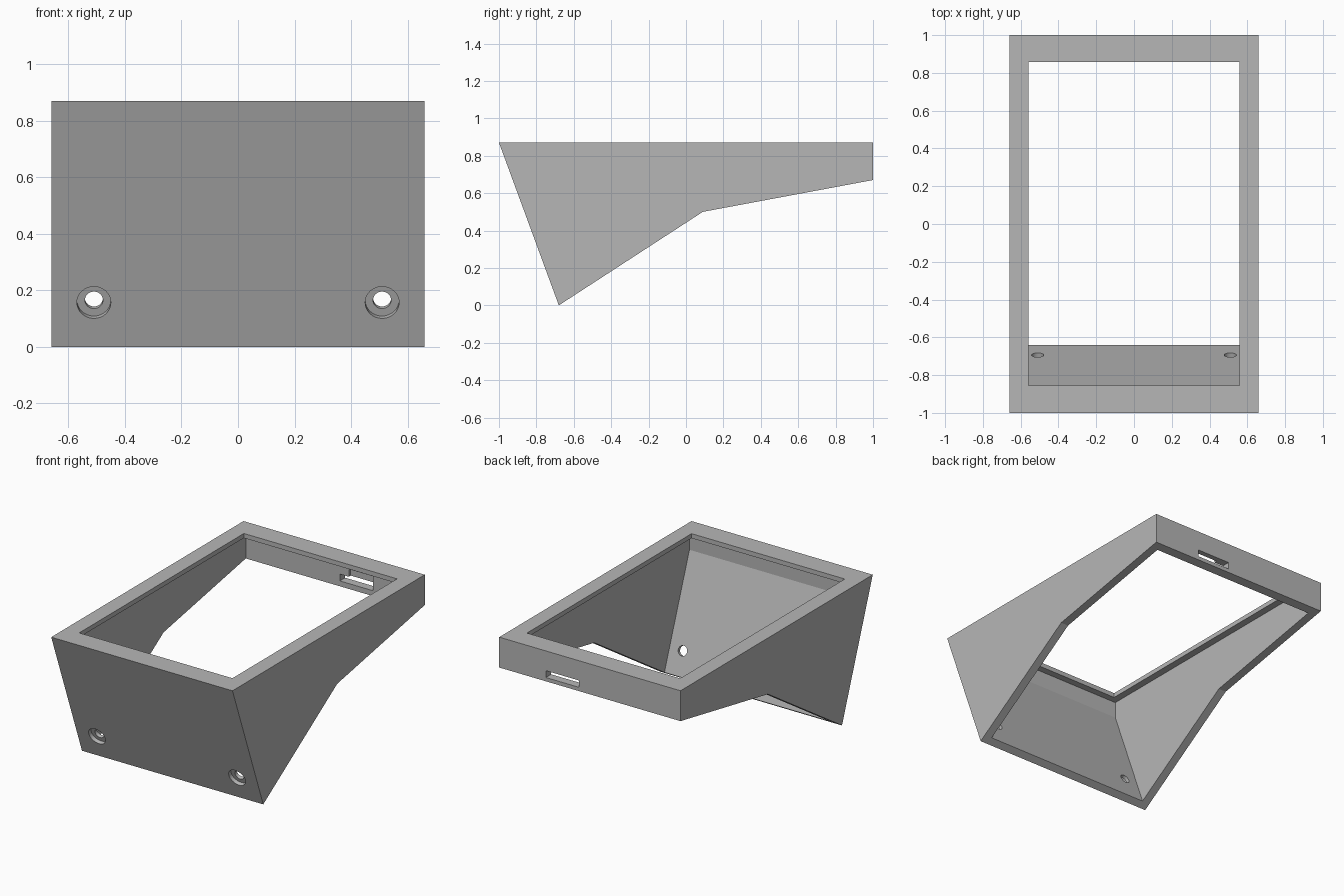
import bpy, bmesh, math
from mathutils import Vector, Matrix

old = bpy.data.objects.get("Cube")
if old:
    bpy.data.objects.remove(old, do_unlink=True)

HALF_W, TOP = 0.66, 0.87

grey = bpy.data.materials.new("plain_grey")
grey.use_nodes = True
colour = (0.47, 0.47, 0.47, 1)
grey.diffuse_color = colour
grey.node_tree.nodes["Principled BSDF"].inputs["Base Color"].default_value = colour


def add_object(name, bm):
    bmesh.ops.recalc_face_normals(bm, faces=bm.faces)
    mesh = bpy.data.meshes.new(name)
    bm.to_mesh(mesh)
    bm.free()
    mesh.materials.append(grey)
    obj = bpy.data.objects.new(name, mesh)
    bpy.context.collection.objects.link(obj)
    return obj


def side_profile(name, points, half_width):
    """Extrude a (y, z) outline across x."""
    bm = bmesh.new()
    face = bm.faces.new([bm.verts.new((-half_width, y, z)) for y, z in points])
    moved = bmesh.ops.extrude_face_region(bm, geom=[face])["geom"]
    verts = [v for v in moved if isinstance(v, bmesh.types.BMVert)]
    bmesh.ops.translate(bm, verts=verts, vec=(2 * half_width, 0, 0))
    return add_object(name, bm)


def box(name, low, high):
    low, high = Vector(low), Vector(high)
    bm = bmesh.new()
    bmesh.ops.create_cube(bm, size=1, matrix=Matrix.Translation((low + high) / 2)
                          @ Matrix.Diagonal((high - low).to_4d()))
    return add_object(name, bm)


def drill(name, centre, axis, radius, depth):
    """Cylinder reaching the given depth either side of its centre."""
    bm = bmesh.new()
    turn = axis.to_track_quat("Z", "Y").to_matrix().to_4x4()
    bmesh.ops.create_cone(bm, cap_ends=True, segments=32, radius1=radius, radius2=radius,
                          depth=2 * depth, matrix=Matrix.Translation(centre) @ turn)
    return add_object(name, bm)


def cut(target, cutter):
    mod = target.modifiers.new("cut", "BOOLEAN")
    mod.operation, mod.solver, mod.object = "DIFFERENCE", "EXACT", cutter
    cutter.hide_render = True
    graph = bpy.context.evaluated_depsgraph_get()
    mesh = bpy.data.meshes.new_from_object(target.evaluated_get(graph))
    target.modifiers.clear()
    target.data = mesh
    bpy.data.objects.remove(cutter, do_unlink=True)


# Outer body of the stand
body = side_profile("stand_body", [(-1, TOP), (1, TOP), (1, 0.67), (0.09, 0.5), (-0.68, 0)], HALF_W)

# Hollow below the top lip, open underneath, following the sloping front
slope = 0.32 / TOP
inner_y = lambda z: -0.95 + slope * (TOP - z)
cut(body, side_profile("hollow", [(-0.9, 0.84), (0.945, 0.84), (0.945, -0.2),
                                  (inner_y(-0.2), -0.2), (-0.9, TOP - 0.05 / slope)], 0.605))

# Window through the top lip
cut(body, box("window", (-0.558, -0.855, 0.8), (0.558, 0.858, 1)))

# Slot in the back wall and the shallow recess inside it
cut(body, box("back_slot", (0.08, 0.9, 0.695), (0.32, 1.1, 0.74)))
cut(body, box("slot_recess", (0.145, 0.9, 0.735), (0.32, 0.965, 0.79)))

# Counterbored screw holes in the front wall
inward = Vector((0, TOP, 0.32)).normalized()
for x in (-0.51, 0.51):
    z = 0.157
    centre = Vector((x, -1 + slope * (TOP - z), z))
    cut(body, drill("counterbore", centre, inward, 0.06, 0.025))
    cut(body, drill("screw_hole", centre, inward, 0.032, 0.15))

# Flat walls with smooth hole sides
bpy.ops.object.select_all(action="DESELECT")
body.select_set(True)
bpy.context.view_layer.objects.active = body
bpy.ops.object.shade_smooth_by_angle(angle=math.radians(20))
